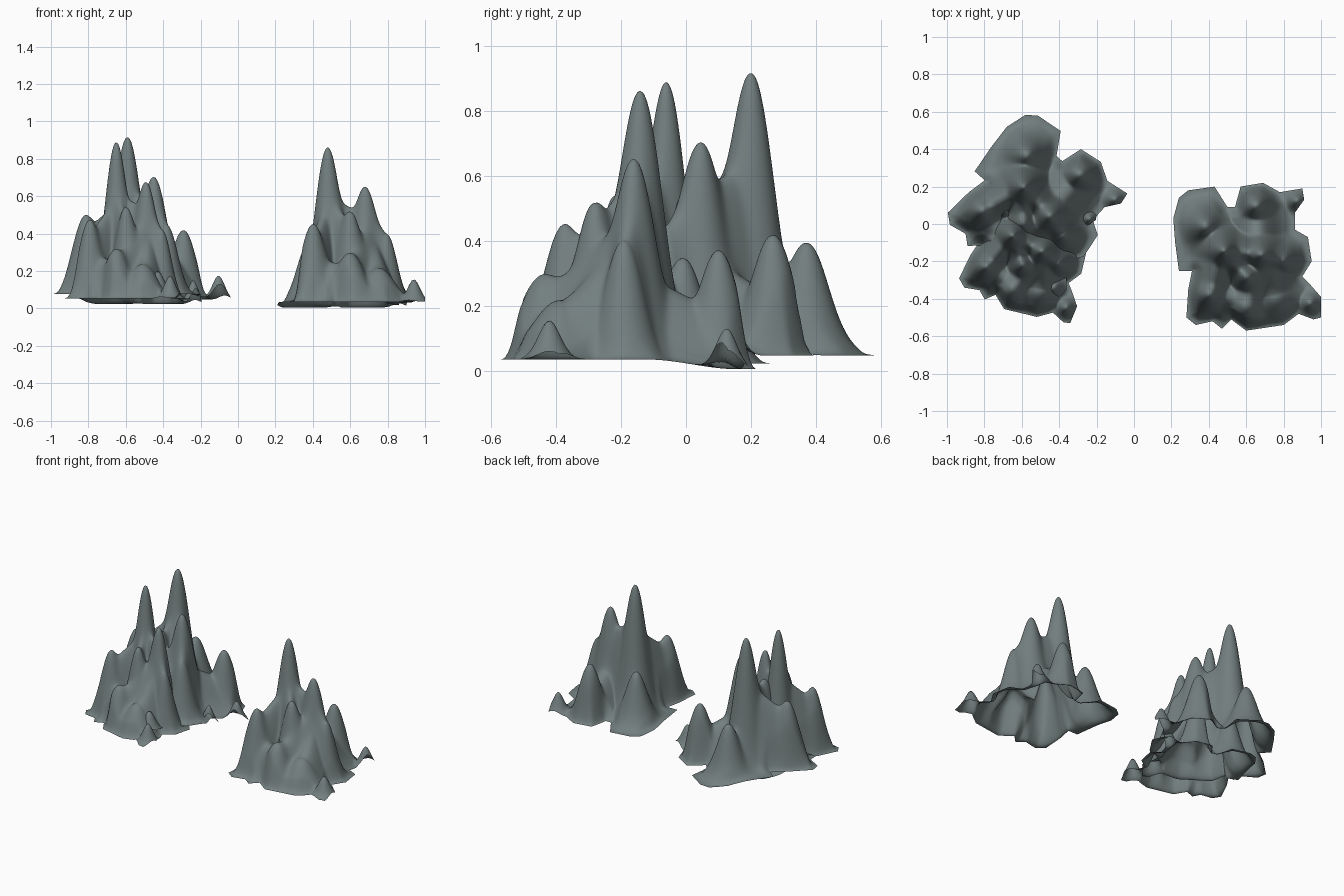
import bpy, bmesh, math
from mathutils import Vector

if "Cube" in bpy.data.objects:
    bpy.data.objects.remove(bpy.data.objects["Cube"])

# Rock peaks: x, y, height, spread
PEAKS = [
    (.48, -.14, .835, .094), (.68, -.16, .60, .095), (.60, -.28, .49, .09),
    (.40, -.375, .435, .092), (.60, -.44, .285, .105), (.75, -.39, .20, .12),
    (.65, .10, .37, .088), (.38, -.01, .345, .088),
]
SPIKES = [(.94, -.42, .155, .048), (.87, .125, .13, .045)]
# Ridges joining peaks: start x, y, height, end x, y, height, spread
RIDGES = [
    (.48, -.14, .60, .68, -.16, .50, .09), (.68, -.16, .53, .79, -.19, .40, .08),
    (.48, -.15, .56, .41, -.36, .38, .09), (.48, -.15, .62, .60, -.28, .44, .085),
    (.68, -.18, .46, .60, -.42, .25, .10), (.70, -.18, .42, .75, -.38, .20, .11),
    (.66, -.14, .30, .65, .08, .19, .11), (.46, -.12, .30, .38, .00, .22, .10),
    (.42, -.37, .26, .60, -.40, .23, .10),
]
# Ragged footprint seen from above
OUTLINE = [
    (.21, .03), (.24, .14), (.29, .18), (.43, .20), (.50, .09), (.54, .09),
    (.57, .20), (.69, .22), (.78, .17), (.90, .19), (.91, .13), (.86, .06),
    (.86, -.03), (.93, -.07), (.95, -.20), (.90, -.28), (.93, -.31), (1.0, -.39),
    (1.0, -.50), (.96, -.51), (.88, -.48), (.80, -.54), (.60, -.57), (.52, -.51),
    (.47, -.56), (.42, -.52), (.33, -.54), (.28, -.50), (.29, -.35), (.31, -.25),
    (.24, -.25), (.22, -.10),
]
CENTRE = Vector((.60, -.17))
PIVOT = Vector((.48, -.14))      # tallest peak
RINGS, STEPS, BLEND = 56, 8, 7


def smooth(t):
    t = min(max(t, 0), 1)
    return t * t * (3 - 2 * t)


def along(x, y, ax, ay, bx, by):
    """Distance to a segment and the position along it."""
    dx, dy = bx - ax, by - ay
    t = ((x - ax) * dx + (y - ay) * dy) / (dx * dx + dy * dy)
    t = min(max(t, 0), 1)
    return math.hypot(x - ax - t * dx, y - ay - t * dy), t


def height(x, y):
    base = .035 - .03 * smooth((y + .12) / .28)
    edge = min(along(x, y, *a, *b)[0]
               for a, b in zip(OUTLINE, OUTLINE[1:] + OUTLINE[:1]))
    total = 0.0
    for px, py, h, w in PEAKS:
        r = math.hypot(x - px, y - py)
        total += ((h - base) * math.exp(-(r / w) ** 2.2)) ** BLEND
    for ax, ay, ah, bx, by, bh, w in RIDGES:
        r, t = along(x, y, ax, ay, bx, by)
        total += ((ah + (bh - ah) * t - base) * math.exp(-(r / w) ** 2.3)) ** BLEND
    rise = total ** (1 / BLEND) * smooth(edge / .06)
    for px, py, h, w in SPIKES:
        r = math.hypot(x - px, y - py)
        rise = max(rise, (h - base) * math.exp(-(r / w) ** 2))
    return base + rise


# Sample the rock once: centre point, then rings out to the footprint
RIM = []
for a, b in zip(OUTLINE, OUTLINE[1:] + OUTLINE[:1]):
    RIM += [Vector(a).lerp(Vector(b), k / STEPS) for k in range(STEPS)]
POINTS = [CENTRE] + [CENTRE.lerp(p, j / RINGS)
                     for j in range(1, RINGS + 1) for p in RIM]
HEIGHTS = [height(p.x, p.y) for p in POINTS]

stone = bpy.data.materials.new("stone")
stone.diffuse_color = (.17, .21, .21, 1)
stone.use_nodes = True
stone.node_tree.nodes["Principled BSDF"].inputs["Base Color"].default_value = stone.diffuse_color


def rock(name, tip, angle, scale, zscale, lift):
    """Open rock sheet with its tallest peak at tip, turned and scaled."""
    c, s = math.cos(angle), math.sin(angle)
    bm = bmesh.new()
    vs = []
    for p, h in zip(POINTS, HEIGHTS):
        d = (p - PIVOT) * scale
        vs.append(bm.verts.new((tip[0] + c * d.x - s * d.y,
                                tip[1] + s * d.x + c * d.y, h * zscale + lift)))
    n = len(RIM)
    for i in range(n):
        k = (i + 1) % n
        bm.faces.new((vs[0], vs[1 + k], vs[1 + i]))
        for j in range(RINGS - 1):
            a, b = 1 + j * n, 1 + (j + 1) * n
            bm.faces.new((vs[a + i], vs[a + k], vs[b + k], vs[b + i]))
    bmesh.ops.recalc_face_normals(bm, faces=bm.faces)
    if sum(f.normal.z for f in bm.faces) < 0:
        bmesh.ops.reverse_faces(bm, faces=bm.faces)
    for f in bm.faces:
        f.smooth = True
    me = bpy.data.meshes.new(name)
    bm.to_mesh(me)
    bm.free()
    me.materials.append(stone)
    bpy.context.collection.objects.link(bpy.data.objects.new(name, me))


# One rock on the right, two overlapping turned copies on the left
rock("right_rock", PIVOT, 0, 1, 1, 0)
rock("left_back_rock", (-.59, .20), math.radians(-42), 1.04, 1.015, .042)
rock("left_front_rock", (-.65, -.06), math.radians(-22), .89, 1.01, .018)
